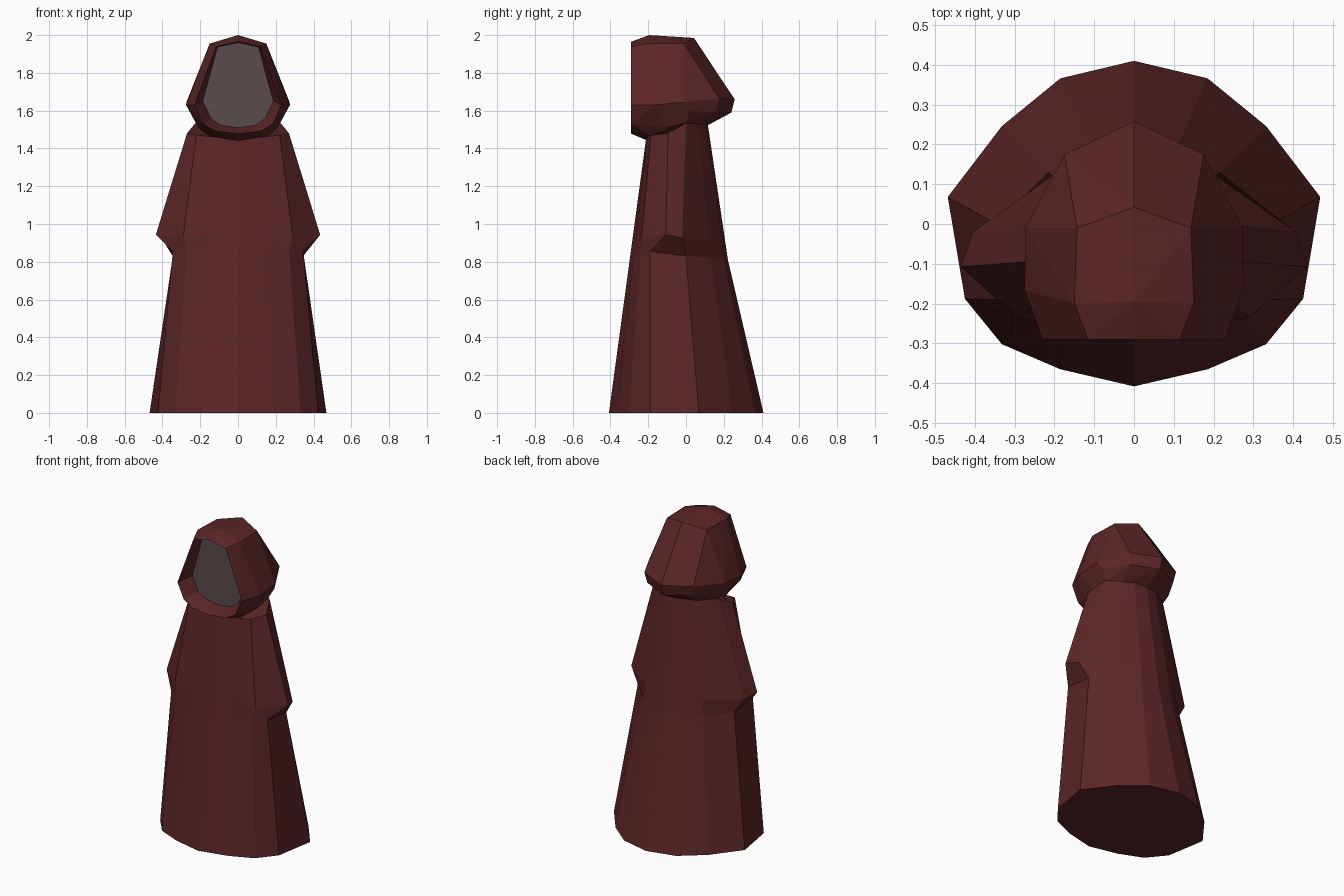
import bpy, bmesh
from mathutils import Vector

if "Cube" in bpy.data.objects:
    bpy.data.objects.remove(bpy.data.objects["Cube"])


def material(name, rgb):
    m = bpy.data.materials.new(name)
    m.diffuse_color = (*rgb, 1)
    m.use_nodes = True
    m.node_tree.nodes["Principled BSDF"].inputs["Base Color"].default_value = m.diffuse_color
    return m


red = material("dark red cloth", (0.105, 0.019, 0.019))
grey = material("shadow grey", (0.1, 0.07, 0.07))


def finish(bm, name, mats):
    bmesh.ops.recalc_face_normals(bm, faces=bm.faces)
    me = bpy.data.meshes.new(name)
    bm.to_mesh(me)
    bm.free()
    for m in mats:
        me.materials.append(m)
    ob = bpy.data.objects.new(name, me)
    bpy.context.collection.objects.link(ob)
    return ob


# Robe: half rings running from centre back to centre front
hem = [(0, .41, 0), (.185, .366, 0), (.332, .246, 0), (.468, .068, 0),
       (.425, -.188, 0), (.332, -.302, 0), (.185, -.365, 0), (0, -.408, 0)]
waist = [(0, .222, .81), (.11, .2, .81), (.215, .13, .82), (.345, 0, .83),
         (.345, -.19, .855), (.27, -.24, .87), (.14, -.272, .87), (0, -.29, .87)]
neck = [(0, .115, 1.53), (.08, .1, 1.53), (.15, .065, 1.53), (.225, 0, 1.535),
        (.27, -.095, 1.48), (.22, -.185, 1.47), (.11, -.205, 1.46), (0, -.213, 1.44)]
# Sleeve cuffs swell out of the robe at the sides
cuff = [tuple(Vector(a).lerp(Vector(b), .14)) for a, b in zip(waist, neck)]
cuff[3:6] = [(.405, -.02, .925), (.435, -.107, .943), (.29, -.235, .935)]

bm = bmesh.new()
rings = []
for half in (hem, waist, cuff, neck):
    full = half + [(-x, y, z) for x, y, z in half[-2:0:-1]]
    rings.append([bm.verts.new(p) for p in full])
n = len(rings[0])
for lo, hi in zip(rings, rings[1:]):
    for i in range(n):
        j = (i + 1) % n
        bm.faces.new((lo[i], lo[j], hi[j], hi[i]))
bm.faces.new(rings[0])
bm.faces.new(rings[-1])
finish(bm, "robe", [red])

# Hood: convex shell through a mirrored set of corner points
half = [(0, -.29, 1.965), (.115, -.29, 1.94), (.23, -.29, 1.63), (.185, -.29, 1.53),
        (.12, -.29, 1.492), (0, -.29, 1.478),
        (0, -.195, 2.0), (.15, -.2, 1.955), (.275, -.165, 1.63), (.21, -.1, 1.51),
        (.15, -.18, 1.465), (0, -.2, 1.44),
        (0, .042, 1.985), (.143, -.01, 1.955), (.273, -.01, 1.645),
        (0, .258, 1.66), (.175, .175, 1.665), (0, .24, 1.59), (.165, .16, 1.595),
        (.25, .015, 1.6), (0, .11, 1.52), (.14, .07, 1.525), (.215, 0, 1.535)]
bm = bmesh.new()
for x, y, z in half:
    bm.verts.new((x, y, z))
    if x:
        bm.verts.new((-x, y, z))
hull = bmesh.ops.convex_hull(bm, input=bm.verts)
bmesh.ops.delete(bm, geom=[v for v in bm.verts if not v.link_faces], context='VERTS')
bmesh.ops.dissolve_limit(bm, angle_limit=.03, verts=bm.verts, edges=bm.edges)
# Face opening: push the flat front inwards and narrow it towards the chin
front = min(bm.faces, key=lambda f: f.calc_center_median().y)
new = bmesh.ops.extrude_discrete_faces(bm, faces=[front])["faces"][0]
for v in new.verts:
    t = (1.965 - v.co.z) / .487
    v.co = (v.co.x * (.95 - .2 * t), -.2, 1.96 - t * .45)
new.material_index = 1
finish(bm, "hood", [red, grey])
